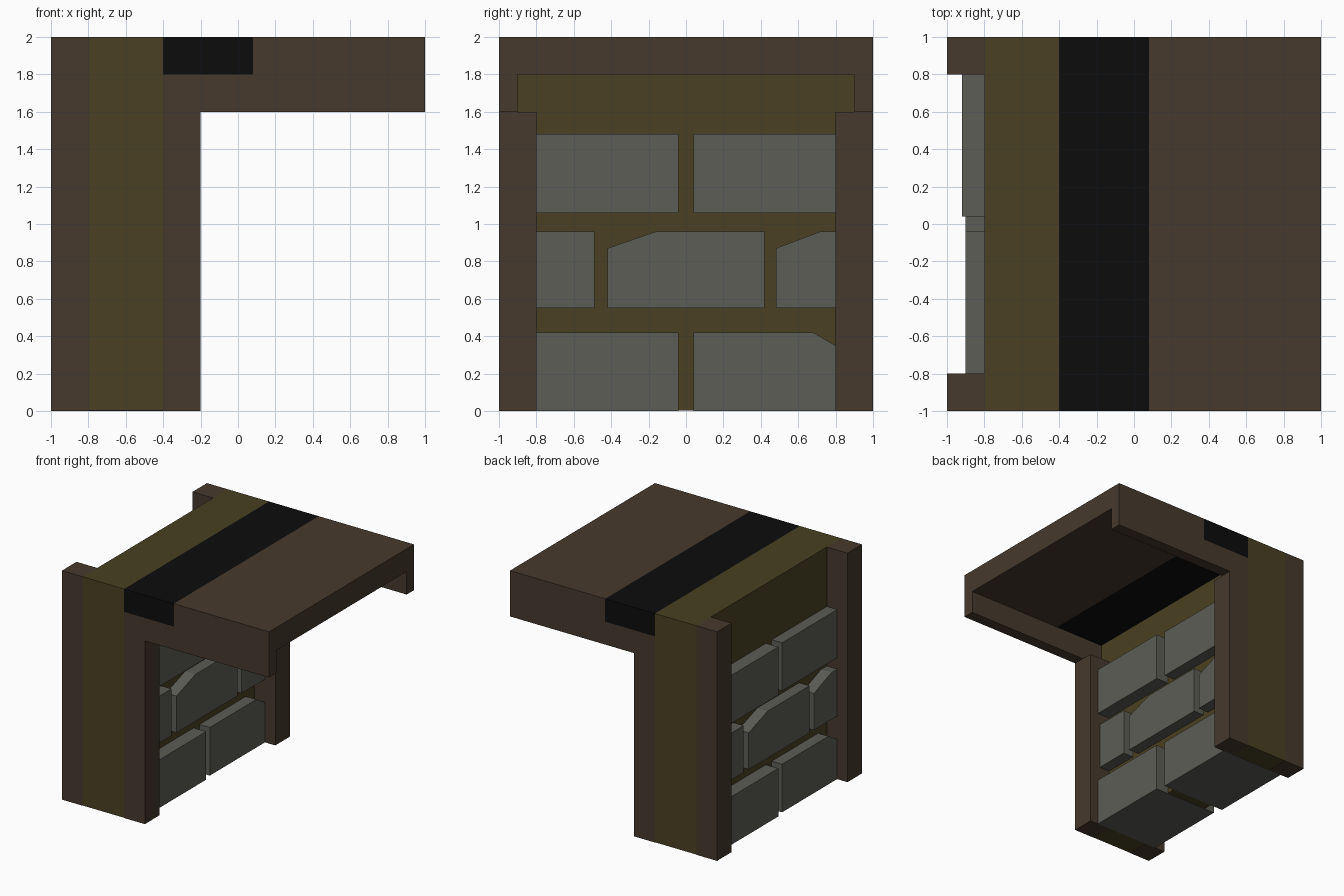
import bpy
import bmesh
from mathutils import Matrix, Vector

cube = bpy.data.objects.get("Cube")
if cube:
    bpy.data.objects.remove(cube, do_unlink=True)


def material(name, rgb):
    mat = bpy.data.materials.new(name)
    mat.use_nodes = True
    mat.diffuse_color = (*rgb, 1)
    mat.node_tree.nodes["Principled BSDF"].inputs["Base Color"].default_value = (*rgb, 1)
    return mat


BROWN = material("dark brown wood", (0.061, 0.041, 0.026))
OLIVE = material("olive mortar", (0.067, 0.051, 0.016))
BLACK = material("black band", (0.0037, 0.0037, 0.0037))
STONE = material("grey stone", (0.107, 0.109, 0.093))


def finish(name, bm, mat):
    bmesh.ops.recalc_face_normals(bm, faces=bm.faces)
    mesh = bpy.data.meshes.new(name)
    bm.to_mesh(mesh)
    bm.free()
    mesh.materials.append(mat)
    obj = bpy.data.objects.new(name, mesh)
    bpy.context.collection.objects.link(obj)
    return obj


def box(name, xs, ys, zs, mat):
    lo, hi = (Vector(c) for c in zip(xs, ys, zs))
    size = hi - lo
    bm = bmesh.new()
    bmesh.ops.create_cube(bm, size=1, matrix=Matrix.Translation((lo + hi) / 2)
                          @ Matrix.Diagonal((*size, 1)))
    return finish(name, bm, mat)


WALL_X = -0.6  # centre plane of the wall


def stone(name, outline, reach, turned):
    """Extrude a (y, z) outline out of the wall; turned puts it on the other face."""
    side = -1 if turned else 1
    bm = bmesh.new()
    face = bm.faces.new([bm.verts.new((WALL_X, side * y, z)) for y, z in outline])
    out = bmesh.ops.extrude_face_region(bm, geom=[face], use_keep_orig=True)
    verts = [v for v in out["geom"] if isinstance(v, bmesh.types.BMVert)]
    bmesh.ops.translate(bm, verts=verts, vec=(side * reach, 0, 0))
    finish(name, bm, STONE)


def block(y0, y1, z0, z1, cut_left=None, cut_right=None):
    """Rectangle whose top corners may be chipped by (width, drop)."""
    points = [(y0, z0), (y1, z0)]
    if cut_right:
        points += [(y1, z1 - cut_right[1]), (y1 - cut_right[0], z1)]
    else:
        points.append((y1, z1))
    if cut_left:
        points += [(y0 + cut_left[0], z1), (y0, z1 - cut_left[1])]
    else:
        points.append((y0, z1))
    return points


# Wall core, sitting a hair above the ground so the stones show below
box("wall_core", (-0.8, -0.4), (-1, 1), (0.002, 2), OLIVE)

# Corner posts and the beams under the roof edges
for label, s in (("front", -1), ("back", 1)):
    post_y = sorted((s * 0.8, s))
    beam_y = sorted((s * 0.9, s))
    box(label + "_outer_post", (-1, -0.8), post_y, (0, 2), BROWN)
    box(label + "_inner_post", (-0.4, -0.2), post_y, (0, 1.6), BROWN)
    box(label + "_roof_beam", (-0.4, 1), beam_y, (1.6, 1.8), BROWN)

# Roof slab with its dark band
box("roof_band", (-0.4, 0.08), (-1, 1), (1.8, 2), BLACK)
box("roof_slab", (0.08, 1), (-1, 1), (1.8, 2), BROWN)

# Stones on both faces of the wall, the second set turned half round
stones = [
    ("bottom_stone_a", block(-0.8, -0.04, 0, 0.42), 0.32),
    ("bottom_stone_b", block(0.04, 0.8, 0, 0.42, cut_right=(0.12, 0.07)), 0.3),
    ("middle_stone_a", block(-0.8, -0.49, 0.55, 0.96), 0.3),
    ("middle_stone_b", block(-0.42, 0.42, 0.55, 0.96, cut_left=(0.26, 0.09)), 0.3),
    ("middle_stone_c", block(0.48, 0.8, 0.55, 0.96, cut_left=(0.24, 0.09)), 0.3),
    ("top_stone_a", block(-0.8, -0.04, 1.06, 1.48), 0.32),
    ("top_stone_b", block(0.04, 0.8, 1.06, 1.48), 0.3),
]
for name, outline, reach in stones:
    stone("inner_" + name, outline, reach, False)
    stone("outer_" + name, outline, reach, True)
